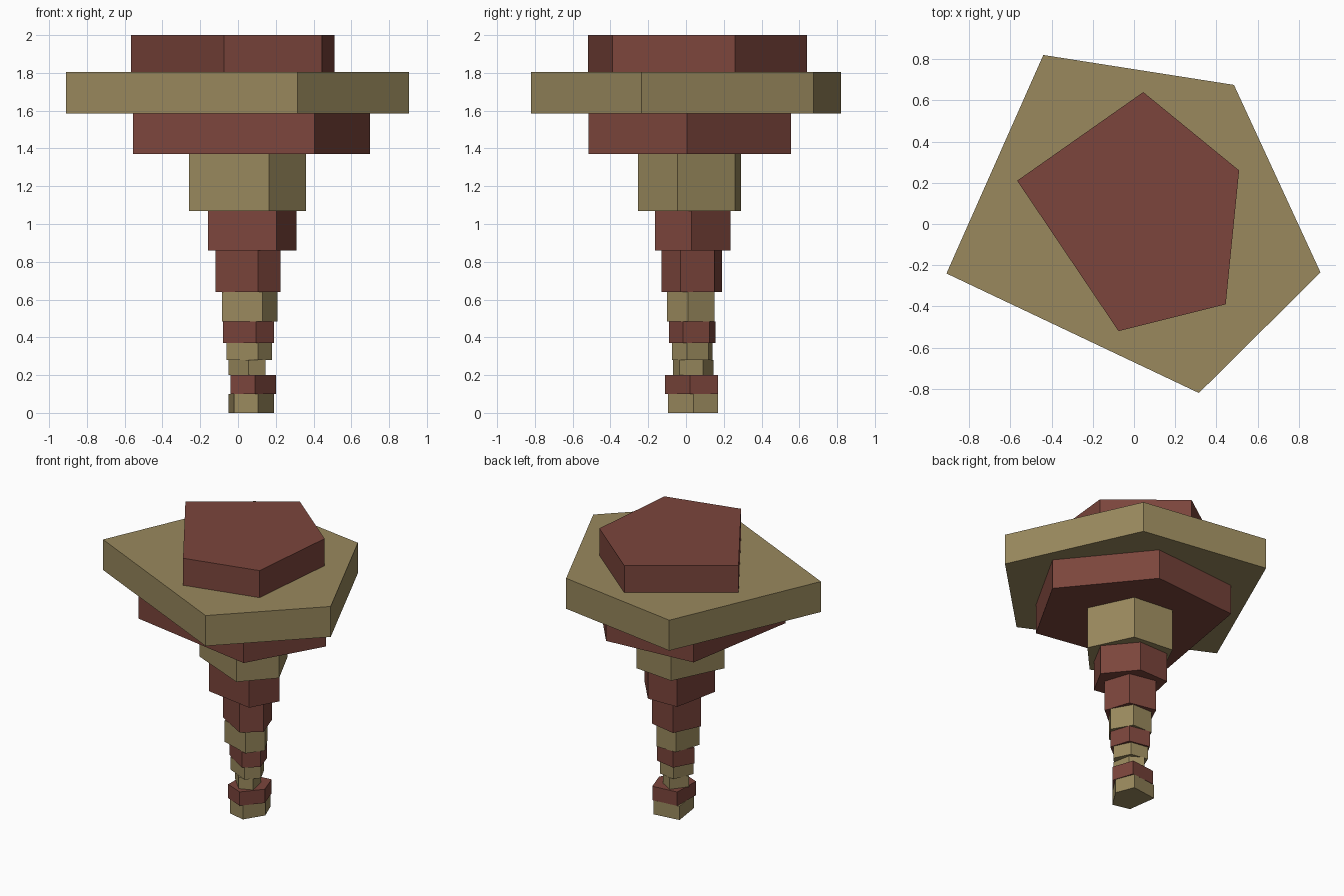
import bpy, bmesh

if "Cube" in bpy.data.objects:
    bpy.data.objects.remove(bpy.data.objects["Cube"])

def material(name, rgb):
    m = bpy.data.materials.new(name)
    m.diffuse_color = (*rgb, 1)
    m.use_nodes = True
    m.node_tree.nodes["Principled BSDF"].inputs["Base Color"].default_value = m.diffuse_color
    return m

TAN = material("tan", (0.32, 0.25, 0.11))
RED = material("dark_red", (0.20, 0.06, 0.045))

def slab(name, z0, z1, mat, outline):
    """Extrude a five-sided outline between two heights."""
    bm = bmesh.new()
    face = bm.faces.new([bm.verts.new((x, y, z0)) for x, y in outline])
    ext = bmesh.ops.extrude_face_region(bm, geom=[face], use_keep_orig=True)
    top = [v for v in ext["geom"] if isinstance(v, bmesh.types.BMVert)]
    bmesh.ops.translate(bm, verts=top, vec=(0, 0, z1 - z0))
    bmesh.ops.recalc_face_normals(bm, faces=bm.faces)
    me = bpy.data.meshes.new(name)
    bm.to_mesh(me)
    bm.free()
    me.materials.append(mat)
    bpy.context.collection.objects.link(bpy.data.objects.new(name, me))

# Stacked slabs, bottom to top; outlines run left, front, right, back right, back left
slab("foot", 0, .10, TAN, [(-.02, -.065), (.105, -.095), (.19, .04), (.14, .17), (-.05, .145)])
slab("foot_collar", .10, .20, RED, [(-.04, -.056), (.09, -.11), (.20, .02), (.15, .17), (-.035, .15)])
slab("neck_lower", .20, .28, TAN, [(-.05, .04), (.055, -.07), (.145, -.035), (.12, .09), (.03, .145)])
slab("neck_upper", .28, .37, TAN, [(-.06, 0), (.105, -.075), (.18, .005), (.125, .12), (0, .14)])
slab("stem_1", .37, .485, RED, [(-.08, .02), (.095, -.09), (.19, -.015), (.145, .125), (-.005, .155)])
slab("stem_2", .485, .64, TAN, [(-.085, -.03), (.13, -.10), (.21, .01), (.13, .15), (-.025, .15)])
slab("stem_3", .64, .86, RED, [(-.12, 0), (.105, -.13), (.225, -.03), (.165, .15), (-.03, .19)])
slab("stem_4", .86, 1.07, RED, [(-.16, -.105), (.205, -.165), (.31, .03), (.14, .235), (-.09, .23)])
slab("stem_5", 1.07, 1.37, TAN, [(-.26, -.07), (.165, -.255), (.36, -.045), (.215, .26), (-.085, .29)])
slab("lower_plate", 1.37, 1.585, RED, [(-.555, -.345), (.405, -.515), (.70, .005), (.25, .555), (-.41, .50)])
slab("wide_plate", 1.585, 1.805, TAN, [(-.91, -.24), (.315, -.82), (.905, -.235), (.485, .675), (-.44, .82)])
slab("cap", 1.805, 2.0, RED, [(-.567, .21), (-.075, -.52), (.445, -.39), (.51, .26), (.045, .64)])
